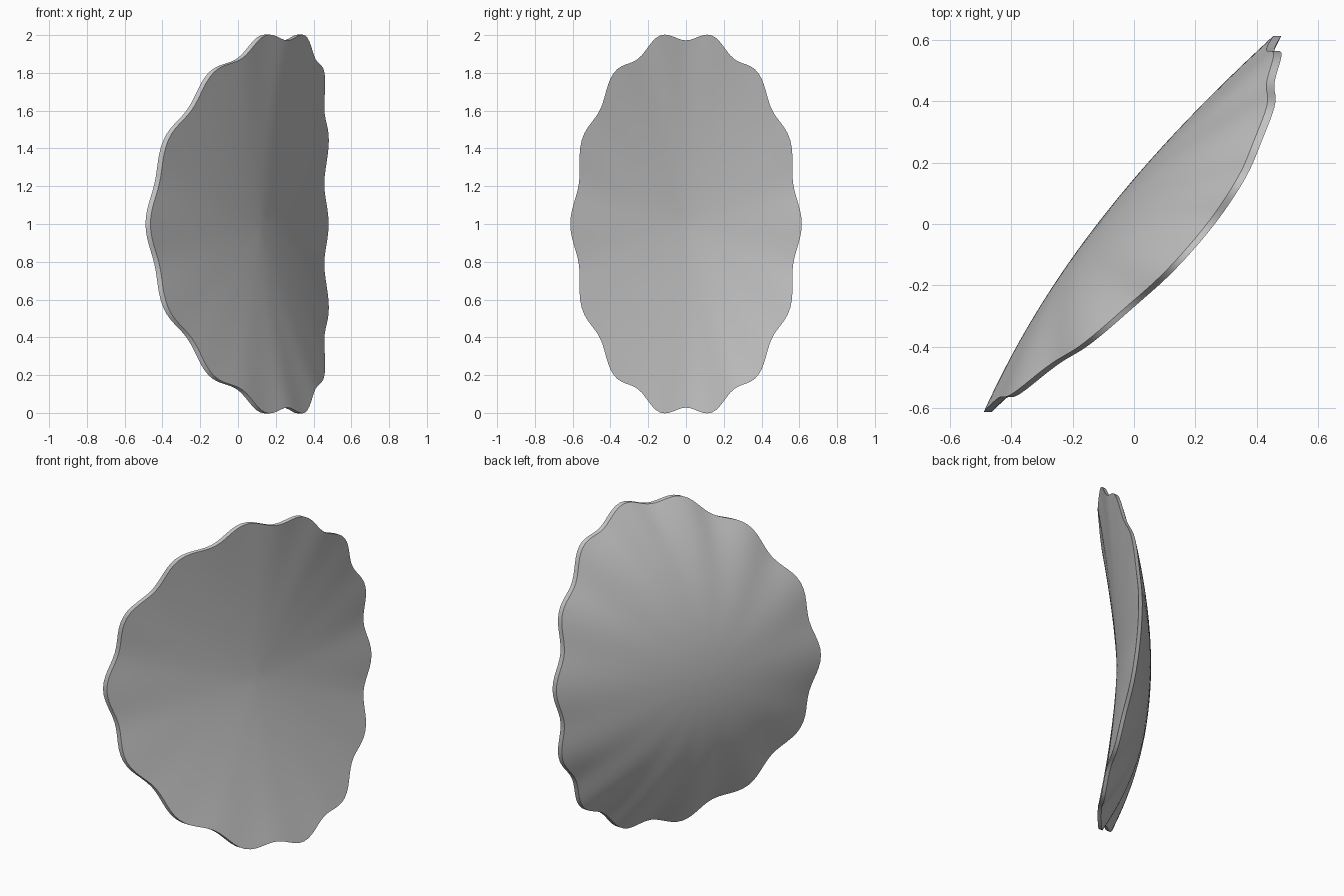
import bpy, bmesh
from math import sin, cos, pi

cube = bpy.data.objects.get("Cube")
if cube:
    bpy.data.objects.remove(cube, do_unlink=True)

SEGMENTS, RINGS, SCALLOPS = 168, 14, 14
HALF_WIDTH, HALF_HEIGHT, WAVE = 0.597, 0.998, 0.026
LEAN, BACK_X, FRONT_X, RIM = 0.77, -0.12, 0.125, 0.026


def back_depth(r, rise):
    """Bowl-shaped back."""
    return BACK_X + rise * r ** 2


def front_depth(r, rise):
    """Nearly flat saddle stretched across the rim."""
    return FRONT_X + (BACK_X + RIM + rise - FRONT_X) * r ** 1.5


def add_skin(bm, depth):
    """One side of the shell, as a fan of quads around a centre point."""
    def vert(ring, seg):
        r, t = ring / RINGS, 2 * pi * seg / SEGMENTS
        reach = r * (1 + WAVE * cos(SCALLOPS * t) * r ** 2)
        y = HALF_WIDTH * reach * cos(t)
        z = HALF_HEIGHT * reach * sin(t)
        rise = 0.102 * cos(t) ** 2 + 0.357 * sin(t) ** 2
        return bm.verts.new((LEAN * y + depth(r, rise), y, z + 1))

    centre = vert(0, 0)
    rings = [[vert(i, j) for j in range(SEGMENTS)] for i in range(1, RINGS + 1)]
    for j in range(SEGMENTS):
        k = (j + 1) % SEGMENTS
        bm.faces.new((centre, rings[0][j], rings[0][k]))
        for a, b in zip(rings, rings[1:]):
            bm.faces.new((a[j], b[j], b[k], a[k]))
    return rings[-1]


# Back and front skins joined by a thin rim
bm = bmesh.new()
back = add_skin(bm, back_depth)
front = add_skin(bm, front_depth)
for j in range(SEGMENTS):
    k = (j + 1) % SEGMENTS
    bm.faces.new((back[j], back[k], front[k], front[j]))
bmesh.ops.recalc_face_normals(bm, faces=bm.faces)
mesh = bpy.data.meshes.new("scalloped_shell")
bm.to_mesh(mesh)
bm.free()

shell = bpy.data.objects.new("scalloped_shell", mesh)
bpy.context.collection.objects.link(shell)

# Plain grey
grey = bpy.data.materials.new("light_grey")
grey.use_nodes = True
colour = (0.55, 0.55, 0.55, 1)
grey.diffuse_color = colour
grey.node_tree.nodes["Principled BSDF"].inputs["Base Color"].default_value = colour
mesh.materials.append(grey)

bpy.ops.object.select_all(action="DESELECT")
shell.select_set(True)
bpy.context.view_layer.objects.active = shell
bpy.ops.object.shade_smooth_by_angle(angle=pi / 6)
